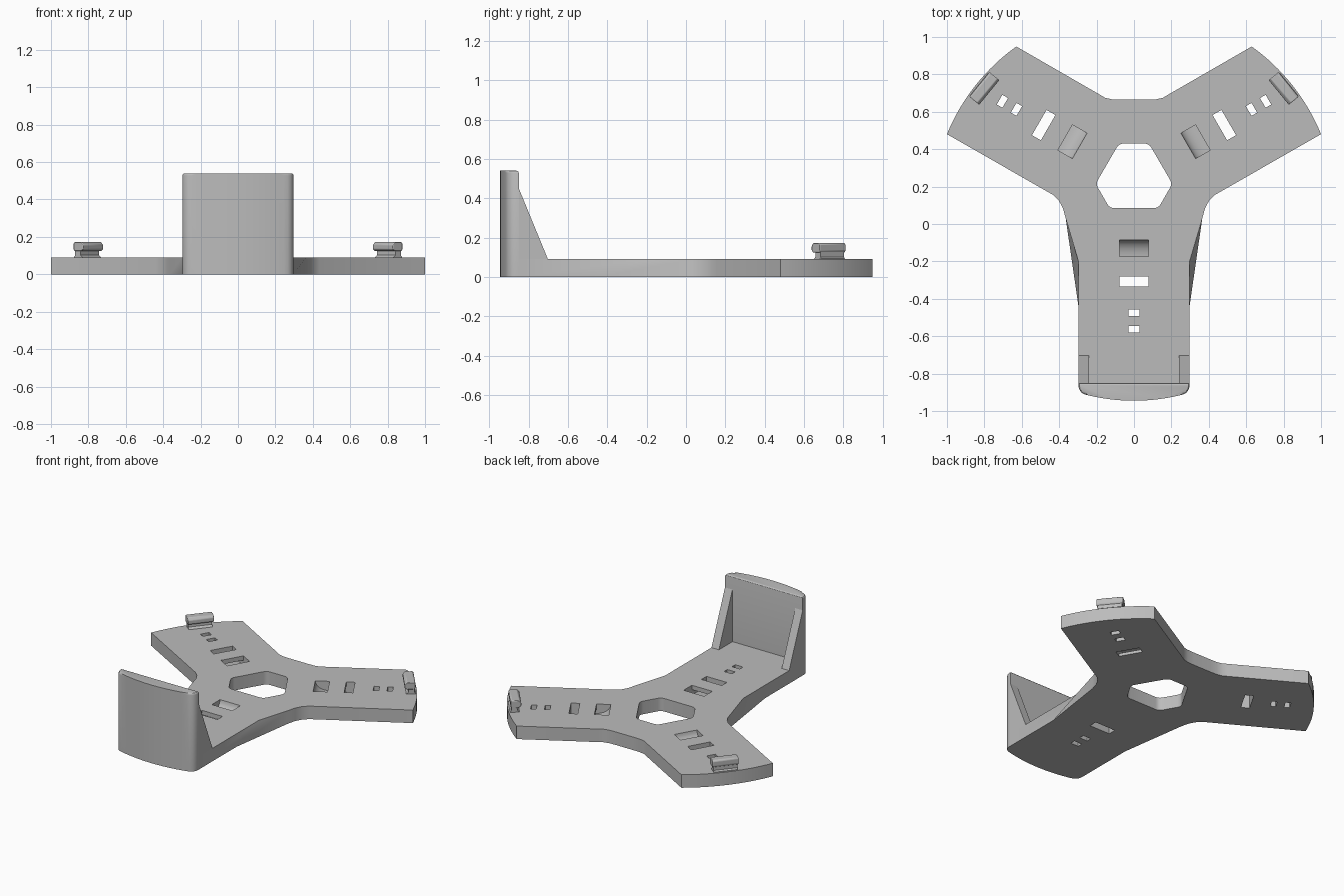
import bpy, bmesh
from math import radians, sin, cos
from mathutils import Matrix, Vector

old = bpy.data.objects.get("Cube")
if old:
    bpy.data.objects.remove(old, do_unlink=True)

grey = bpy.data.materials.new("plain_grey")
grey.use_nodes = True
grey.diffuse_color = (0.5, 0.5, 0.5, 1)
grey.node_tree.nodes["Principled BSDF"].inputs["Base Color"].default_value = (0.5, 0.5, 0.5, 1)

HUB = Vector((0, 0.25, 0))
END_CENTRE = Vector((0, 0.07, 0))
T = 0.09  # plate thickness


def finish(name, bm):
    bmesh.ops.recalc_face_normals(bm, faces=bm.faces)
    mesh = bpy.data.meshes.new(name)
    bm.to_mesh(mesh)
    bm.free()
    mesh.materials.append(grey)
    ob = bpy.data.objects.new(name, mesh)
    bpy.context.collection.objects.link(ob)
    return ob


def loft(bottom, top):
    """Closed solid between two matching rings of points."""
    bm = bmesh.new()
    a = [bm.verts.new(p) for p in bottom]
    b = [bm.verts.new(p) for p in top]
    n = len(a)
    for i in range(n):
        j = (i + 1) % n
        bm.faces.new((a[i], a[j], b[j], b[i]))
    bm.faces.new(a[::-1])
    bm.faces.new(b)
    return bm


def side_prism(name, profile, width, origin, angle, offset=0):
    """Extrude a (radius, height) profile sideways along an arm direction."""
    d = Vector((cos(angle), sin(angle), 0))
    t = Vector((-sin(angle), cos(angle), 0))

    def ring(s):
        return [origin + d * r + t * s + Vector((0, 0, z)) for r, z in profile]
    return finish(name, loft(ring(offset - width / 2), ring(offset + width / 2)))


def mirrored(half):
    return half + [(-x, y) for x, y in reversed(half)]


def smooth(ob):
    bpy.ops.object.select_all(action='DESELECT')
    ob.select_set(True)
    bpy.context.view_layer.objects.active = ob
    bpy.ops.object.shade_smooth_by_angle(angle=radians(30))


def cut(ob, cutter):
    cutter.hide_render = True
    mod = ob.modifiers.new("cut", 'BOOLEAN')
    mod.operation = 'DIFFERENCE'
    mod.solver = 'EXACT'
    mod.object = cutter
    bpy.context.view_layer.objects.active = ob
    bpy.ops.object.modifier_apply(modifier=mod.name)
    bpy.data.objects.remove(cutter, do_unlink=True)


# Three-armed plate, with flared flanks on the front arm
def outline(flank_y):
    half = [(0.297, -0.85), (0.297, flank_y), (0.365, 0.03), (0.38, 0.085),
            (0.402, 0.125), (0.435, 0.157)]
    for i in range(17):
        a = radians(22.3 + (54.4 - 22.3) * i / 16)
        half.append((1.081 * cos(a), END_CENTRE.y + 1.081 * sin(a)))
    half += [(0.18, 0.69), (0.155, 0.675), (0.12, 0.667), (0.07, 0.665)]
    return mirrored(half)


plate = finish("three_arm_plate", loft([(x, y, 0) for x, y in outline(-0.44)],
                                       [(x, y, T) for x, y in outline(-0.2)]))

# Six-sided centre hole with softened corners
corners = mirrored([(0.13, 0.085), (0.205, 0.215), (0.08, 0.43)])
hole = []
for i, c in enumerate(corners):
    c = Vector(c)
    p = c + (Vector(corners[i - 1]) - c).normalized() * 0.025
    q = c + (Vector(corners[(i + 1) % 6]) - c).normalized() * 0.025
    for k in range(5):
        u = k / 4
        hole.append(p * (1 - u) ** 2 + c * 2 * u * (1 - u) + q * u * u)
cut(plate, finish("hole_cutter", loft([(p.x, p.y, -0.1) for p in hole],
                                      [(p.x, p.y, 0.2) for p in hole])))

# Strap passages and small slots, the same on each arm
ramp = [(0.425 - 0.09 * cos(radians(a)), T - 0.065 * sin(radians(a)))
        for a in range(0, 91, 15)]
passage = [(0.335, 0.12)] + ramp + [
    (0.53, 0.02), (0.53, -0.05), (0.585, -0.05), (0.585, 0.12),
    (0.53, 0.12), (0.53, 0.06), (0.425, 0.06), (0.425, 0.12)]
for deg in (-90, 30, 150):
    ang = radians(deg)
    cut(plate, side_prism("passage_cutter", passage, 0.156, HUB, ang))
    for r in (0.708, 0.795):
        box = [(r, -0.05), (r + 0.035, -0.05), (r + 0.035, 0.2), (r, 0.2)]
        cut(plate, side_prism("slot_cutter", box, 0.06, HUB, ang))
smooth(plate)

# Upright front wall with a bowed face and rounded corners
half = [(0.297, -0.85), (0.297, -0.868), (0.292, -0.885), (0.282, -0.9),
        (0.266, -0.91), (0.245, -0.916)]
bow = [(x, -0.945 + 0.029 * (x / 0.245) ** 2)
       for x in (0.21, 0.17, 0.13, 0.09, 0.05, 0.015)]
ring = mirrored(half + bow)
bm = loft([(x, y, 0) for x, y in ring], [(x, y, 0.54) for x, y in ring])
rim = [e for e in bm.edges if all(v.co.z > 0.5 for v in e.verts)]
bmesh.ops.bevel(bm, geom=rim, offset=0.012, segments=3, profile=0.5, affect='EDGES')
smooth(finish("front_wall", bm))

# Sloped braces behind the wall
brace = [(0.952, 0.085), (0.952, T), (1.1, 0.45), (1.105, 0.45), (1.105, 0.085)]
for side, s in (("left", 1), ("right", -1)):
    side_prism(side + "_brace", brace, 0.057, HUB, radians(-90), s * 0.2685)

# Hooked clips at the ends of the two rear arms
stem = [(1.008, 0.085), (1.012, T + 0.003), (1.024, 0.102), (1.026, 0.13),
        (1.062, 0.13), (1.062, 0.102), (1.07, T + 0.003), (1.07, 0.085)]
head = [(1.012, 0.124), (1.0, 0.134), (1.0, 0.158), (1.014, 0.173),
        (1.06, 0.173), (1.068, 0.165), (1.068, 0.134), (1.062, 0.124)]
for side, deg in (("left", 39.3), ("right", 140.7)):
    a = radians(deg)
    side_prism(side + "_clip_stem", stem, 0.155, END_CENTRE, a)
    clip = side_prism(side + "_clip_head", head, 0.17, END_CENTRE, a)
    bevel = clip.modifiers.new("soft_edges", 'BEVEL')
    bevel.width = 0.004
    bevel.segments = 2
    smooth(clip)
